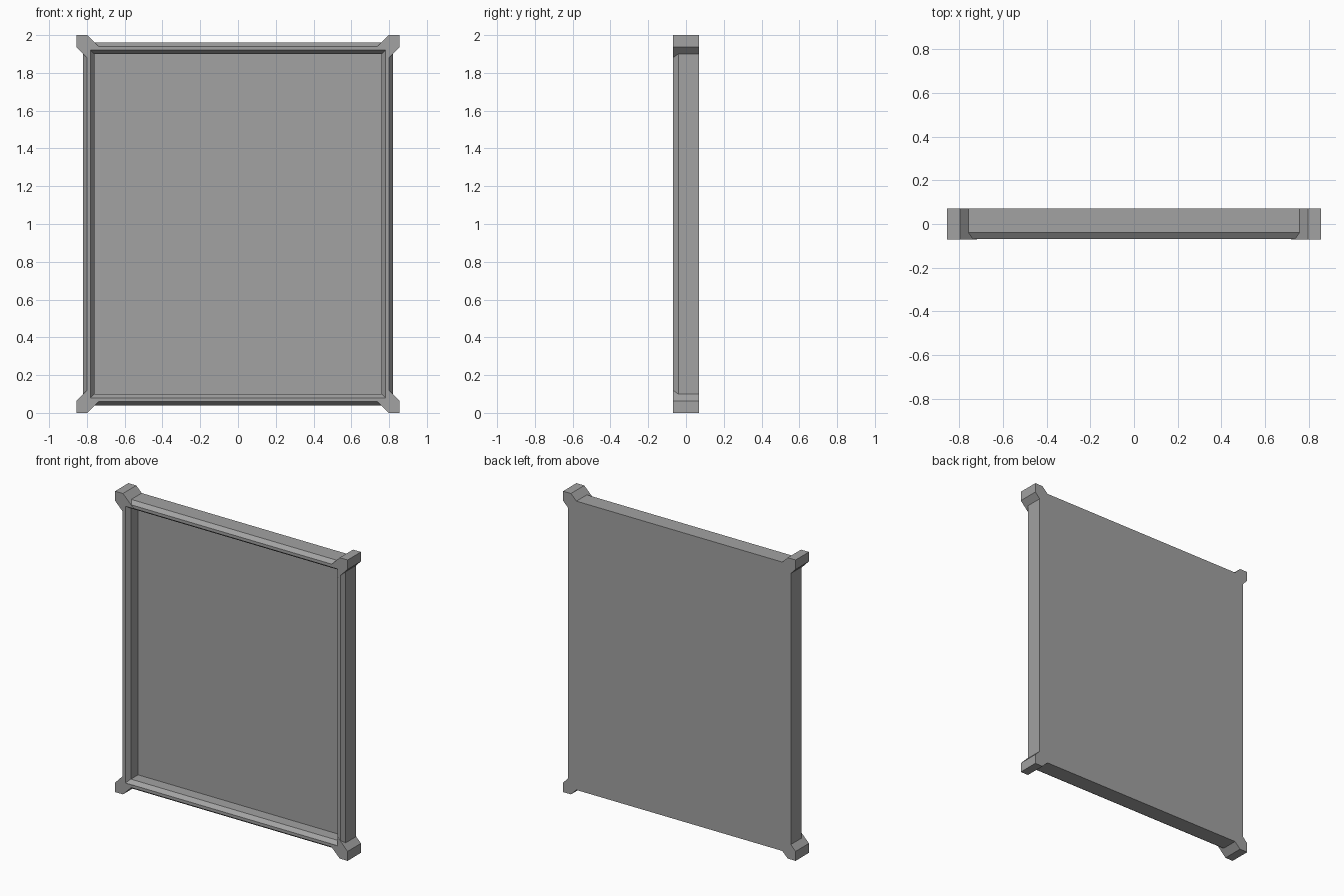
import bpy, bmesh

cube = bpy.data.objects.get("Cube")
if cube:
    bpy.data.objects.remove(cube, do_unlink=True)

grey = bpy.data.materials.new("plain grey")
grey.use_nodes = True
colour = (0.36, 0.36, 0.36, 1)
grey.diffuse_color = colour
grey.node_tree.nodes["Principled BSDF"].inputs["Base Color"].default_value = colour

HALF_W, HALF_H, MID = 0.82, 0.96, 1.0   # outer size of the rails
BACK, CREST, SHOULDER, PANEL = 0.07, -0.068, -0.04, 0.035
RAIL = 0.06


def finish(name, bm):
    bmesh.ops.recalc_face_normals(bm, faces=bm.faces[:])
    mesh = bpy.data.meshes.new(name)
    bm.to_mesh(mesh)
    bm.free()
    mesh.materials.append(grey)
    obj = bpy.data.objects.new(name, mesh)
    bpy.context.collection.objects.link(obj)
    return obj


def bridge(bm, a, b):
    for i in range(len(a)):
        j = (i + 1) % len(a)
        bm.faces.new((a[i], a[j], b[j], b[i]))


def rectangle(bm, inset, y):
    w, h = HALF_W - inset, HALF_H - inset
    return [bm.verts.new((sx * w, y, MID + sz * h))
            for sx, sz in ((-1, -1), (1, -1), (1, 1), (-1, 1))]


# Mitred rails: one moulding profile (inset, depth) swept round the rectangle
profile = [(0, BACK), (0, SHOULDER), (0.02, CREST), (0.04, CREST),
           (RAIL, SHOULDER), (RAIL, BACK)]
bm = bmesh.new()
rings = [rectangle(bm, inset, y) for inset, y in profile]
for k, ring in enumerate(rings):
    bridge(bm, ring, rings[(k + 1) % len(rings)])
finish("frame_rails", bm)

# Recessed panel filling the opening
bm = bmesh.new()
front, back = rectangle(bm, RAIL, PANEL), rectangle(bm, RAIL, BACK)
bridge(bm, front, back)
bm.faces.new(front)
bm.faces.new(back)
finish("back_panel", bm)

# Corner brackets: square lug with diagonal sides and an L-shaped inner edge
outline = [(0.855, 1.0), (0.797, 1.0), (0.717, 0.92), (0.78, 0.92),
           (0.78, 0.86), (0.855, 0.937)]
for side, sx in (("left", 1), ("right", -1)):
    for level, sz in (("top", 1), ("bottom", -1)):
        bm = bmesh.new()
        front, back = ([bm.verts.new((sx * x, y, MID + sz * z)) for x, z in outline]
                       for y in (-0.07, BACK))
        bridge(bm, front, back)
        bm.faces.new(front)
        bm.faces.new(back)
        finish(f"{level}_{side}_corner_bracket", bm)
